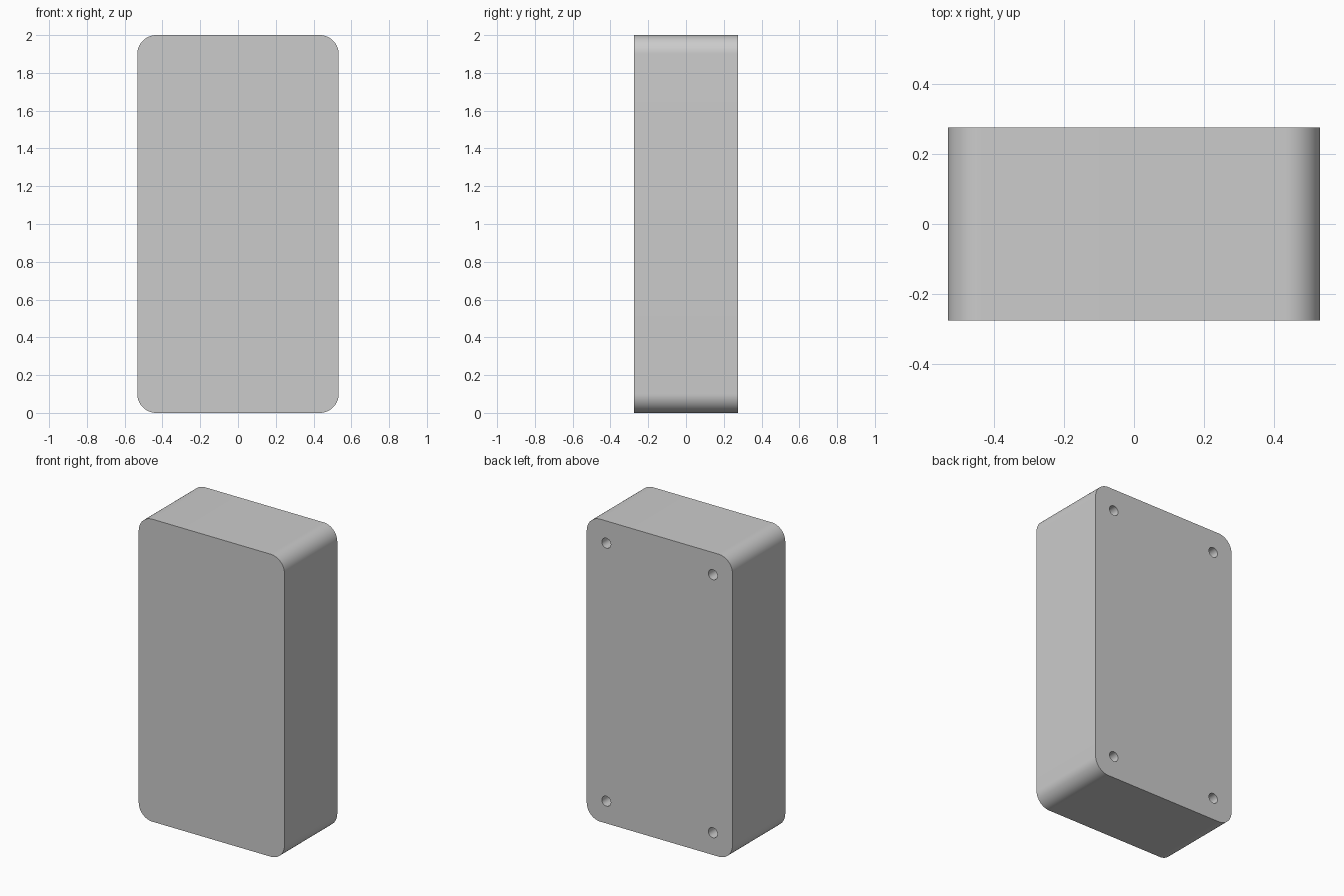
import bpy, bmesh, math
from mathutils import Matrix

if "Cube" in bpy.data.objects:
    bpy.data.objects.remove(bpy.data.objects["Cube"])

HX, HY, HZ, R = 0.533, 0.276, 1.0, 0.1

# Rounded slab: corner arcs in the XZ plane, extruded along y
bm = bmesh.new()
ring = []
corners = [(1, 1, 0), (-1, 1, 90), (-1, -1, 180), (1, -1, 270)]
for sx, sz, start in corners:
    for i in range(17):
        a = math.radians(start + 90 * i / 16)
        ring.append(bm.verts.new((sx * (HX - R) + R * math.cos(a), -HY,
                                  HZ + sz * (HZ - R) + R * math.sin(a))))
face = bm.faces.new(ring)
ext = bmesh.ops.extrude_face_region(bm, geom=[face])
verts = [v for v in ext["geom"] if isinstance(v, bmesh.types.BMVert)]
bmesh.ops.translate(bm, verts=verts, vec=(0, 2 * HY, 0))
bmesh.ops.recalc_face_normals(bm, faces=bm.faces)
mesh = bpy.data.meshes.new("case_body")
bm.to_mesh(mesh)
bm.free()
body = bpy.data.objects.new("case_body", mesh)
bpy.context.collection.objects.link(body)

# Screw hole cutters in the back face
bm = bmesh.new()
depth = 0.2
for x in (-0.39, 0.39):
    for z in (0.147, 1.853):
        m = Matrix.Translation((x, HY, z)) @ Matrix.Rotation(math.pi / 2, 4, "X")
        bmesh.ops.create_cone(bm, cap_ends=True, segments=32, radius1=0.033,
                              radius2=0.033, depth=2 * depth, matrix=m)
mesh = bpy.data.meshes.new("screw_hole_cutter")
bm.to_mesh(mesh)
bm.free()
cutter = bpy.data.objects.new("screw_hole_cutter", mesh)
bpy.context.collection.objects.link(cutter)

cut = body.modifiers.new("screw_holes", "BOOLEAN")
cut.operation = "DIFFERENCE"
cut.solver = "EXACT"
cut.object = cutter
bpy.context.view_layer.objects.active = body
body.select_set(True)
bpy.ops.object.modifier_apply(modifier=cut.name)
bpy.data.objects.remove(cutter)

# Smooth corners, sharp rims
bpy.ops.object.shade_smooth_by_angle(angle=math.radians(30))
